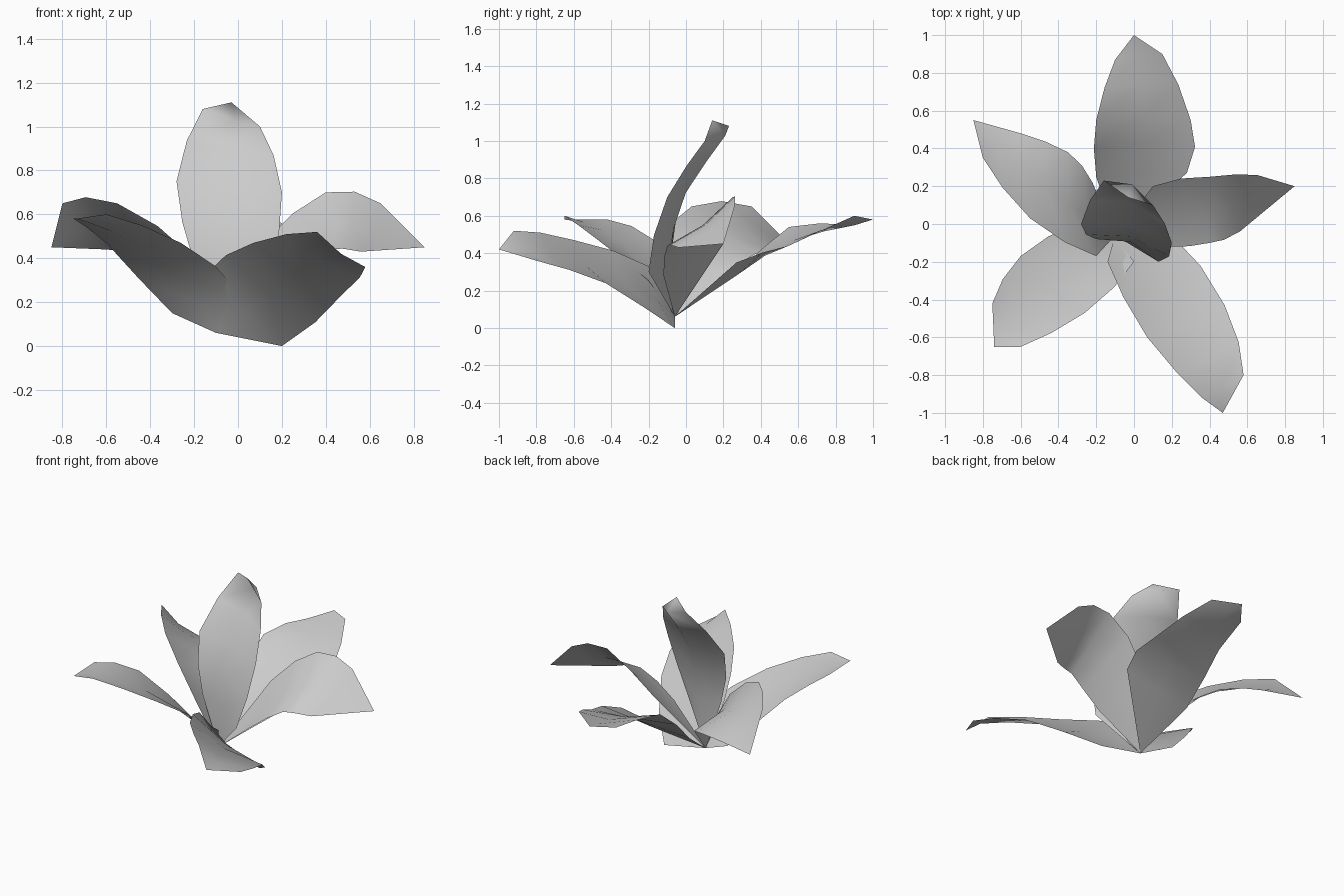
import bpy
import bmesh
from mathutils import Vector

cube = bpy.data.objects.get("Cube")
if cube:
    bpy.data.objects.remove(cube, do_unlink=True)

# one plain colour for the whole bloom
grey = bpy.data.materials.new("soft_grey")
grey.use_nodes = True
tone = (0.6, 0.6, 0.6, 1)
grey.diffuse_color = tone
grey.node_tree.nodes["Principled BSDF"].inputs["Base Color"].default_value = tone

# all petals grow from one point at the bottom of the bloom
ROOT = Vector((-0.1, -0.06, 0.06))


def smooth_rim(low, middle, high, tip):
    """Rim points from low to high, with a smooth in-between point on each span."""
    low, middle, high = Vector(low), Vector(middle), Vector(high)
    lower = ((low + middle) * 9 - ROOT - high) / 16
    upper = ((middle + high) * 9 - low - tip) / 16
    return low, lower, middle, upper, high


def petal(name, tip, rim_a, rim_b, sag=0.03):
    """Skin a cupped petal between two rims; rim_b lies clockwise of rim_a from above."""
    tip = Vector(tip)
    bm = bmesh.new()
    root_vert, tip_vert = bm.verts.new(ROOT), bm.verts.new(tip)

    # each row has two rim points and a sunken midrib point
    rows = []
    for a, b in zip(smooth_rim(*rim_a, tip), smooth_rim(*rim_b, tip)):
        centre = (a + b) / 2
        sunk = centre - (b - a).cross(centre - ROOT).normalized() * sag
        rows.append([bm.verts.new(p) for p in (a, sunk, b)])

    # skin both sides of the midrib
    for side in (0, 1):
        bm.faces.new((root_vert, rows[0][side + 1], rows[0][side]))
        for low, high in zip(rows, rows[1:]):
            bm.faces.new((low[side], low[side + 1], high[side + 1], high[side]))
        bm.faces.new((rows[-1][side], rows[-1][side + 1], tip_vert))
    bmesh.ops.recalc_face_normals(bm, faces=bm.faces)

    mesh = bpy.data.meshes.new(name)
    bm.to_mesh(mesh)
    bm.free()
    mesh.materials.append(grey)
    mesh.shade_smooth()
    bpy.context.collection.objects.link(bpy.data.objects.new(name, mesh))


# long petal reaching back, its end twisted
petal("back_petal", tip=(0, 1, 0.58),
      rim_a=((-0.2, 0.25, 0.27), (-0.2, 0.55, 0.54), (-0.1, 0.87, 0.55)),
      rim_b=((0.28, 0.27, 0.35), (0.3, 0.55, 0.44), (0.15, 0.9, 0.6)))

# petal on the left, its back rim raised
petal("left_petal", tip=(0.85, 0.2, 0.45),
      rim_a=((0.1, 0.2, 0.45), (0.4, 0.25, 0.7), (0.65, 0.26, 0.65)),
      rim_b=((0.17, -0.12, 0.28), (0.4, -0.1, 0.44), (0.56, -0.04, 0.43)))

# petal on the back right, its front rim raised
petal("back_right_petal", tip=(-0.85, 0.55, 0.45),
      rim_a=((-0.2, -0.17, 0.4), (-0.55, 0.03, 0.65), (-0.8, 0.35, 0.65)),
      rim_b=((-0.22, 0.22, 0.3), (-0.35, 0.38, 0.4), (-0.6, 0.48, 0.44)))

# broad petal on the front right
petal("front_right_petal", tip=(-0.74, -0.65, 0.58),
      rim_a=((0, -0.2, 0.25), (-0.26, -0.47, 0.47), (-0.6, -0.65, 0.6)),
      rim_b=((-0.3, 0, 0.15), (-0.6, -0.17, 0.47), (-0.75, -0.42, 0.58)))

# long petal on the front left, its inner rim raised
petal("front_left_petal", tip=(0.47, -1, 0.42),
      rim_a=((0.2, -0.06, 0), (0.48, -0.43, 0.24), (0.58, -0.8, 0.36)),
      rim_b=((-0.14, -0.2, 0.33), (0.07, -0.6, 0.47), (0.36, -0.92, 0.52)))

# upright petal in the centre, hollow towards the front
petal("upright_petal", tip=(-0.03, 0.14, 1.11), sag=0.05,
      rim_a=((-0.2, -0.08, 0.38), (-0.28, 0, 0.75), (-0.16, 0.23, 1.08)),
      rim_b=((0.13, -0.2, 0.3), (0.2, -0.1, 0.7), (0.1, 0.1, 1)))
